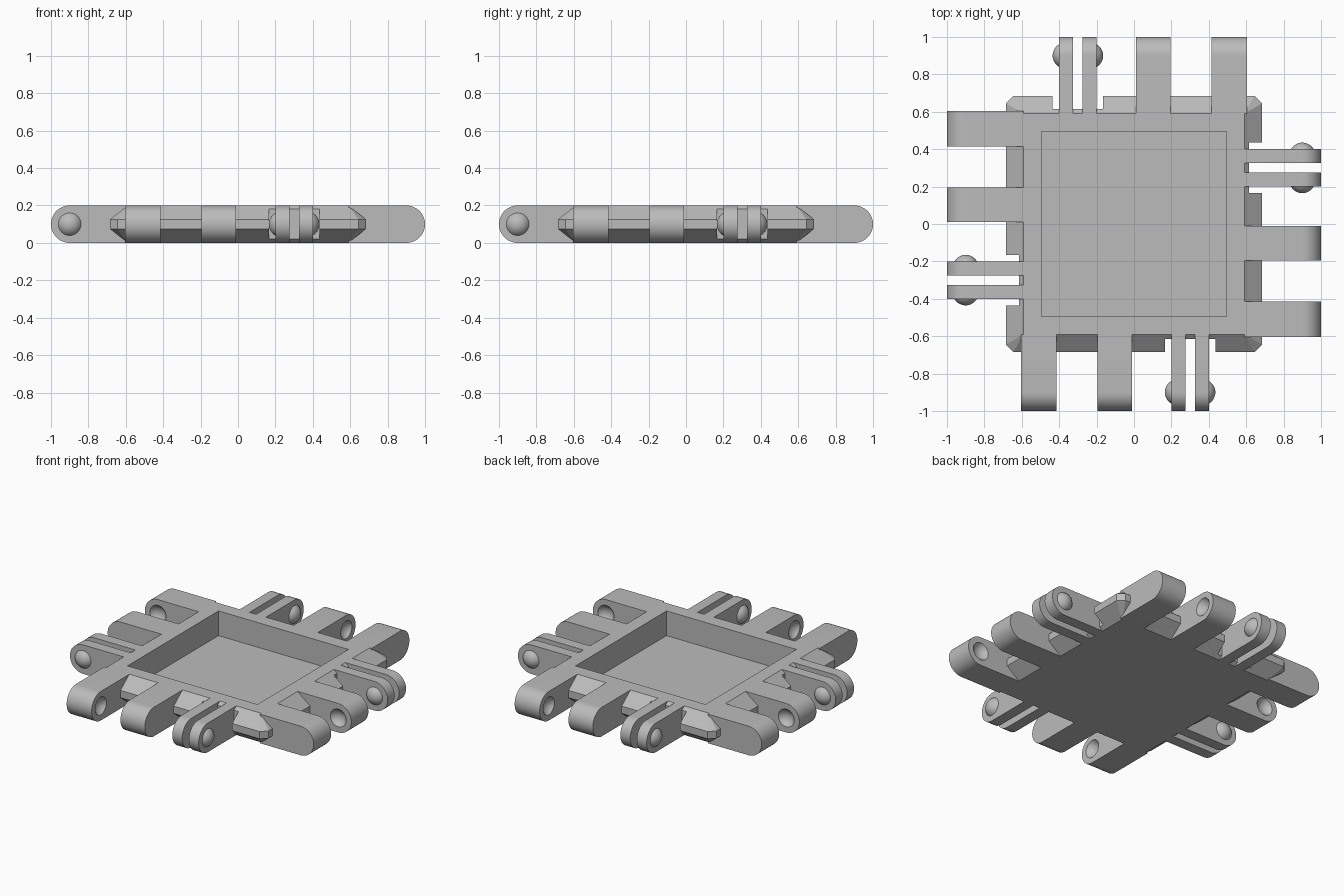
import bpy, bmesh, math
from mathutils import Matrix, Vector

if "Cube" in bpy.data.objects:
    bpy.data.objects.remove(bpy.data.objects["Cube"])

HEIGHT, MID = 0.2, 0.1
EDGE, RIM = 0.59, 0.685      # top edge and outermost rim of the plate
PIN_Y = -0.9                 # hinge axis
BALL_R = 0.07

grey = bpy.data.materials.new("mid grey")
grey.use_nodes = True
grey.diffuse_color = (0.5, 0.5, 0.5, 1)
grey.node_tree.nodes["Principled BSDF"].inputs["Base Color"].default_value = grey.diffuse_color


def make_object(name, bm):
    bmesh.ops.recalc_face_normals(bm, faces=bm.faces)
    mesh = bpy.data.meshes.new(name)
    bm.to_mesh(mesh)
    bm.free()
    mesh.materials.append(grey)
    obj = bpy.data.objects.new(name, mesh)
    bpy.context.collection.objects.link(obj)
    return obj


def box(name, low, high):
    bm = bmesh.new()
    low, high = Vector(low), Vector(high)
    size = Matrix.Diagonal((*(high - low), 1))
    bmesh.ops.create_cube(bm, size=1, matrix=Matrix.Translation((low + high) / 2) @ size)
    return make_object(name, bm)


def ball(name, x, y, keep=0):
    """Ball on the hinge axis; keep = -1 or 1 leaves only the cap on that side."""
    bm = bmesh.new()
    turn = Matrix.Translation((x, y, MID)) @ Matrix.Rotation(math.pi / 2, 4, "Y")
    bmesh.ops.create_uvsphere(bm, u_segments=32, v_segments=24, radius=BALL_R, matrix=turn)
    if keep:
        bmesh.ops.bisect_plane(bm, geom=bm.verts[:] + bm.edges[:] + bm.faces[:],
                               plane_co=(x + keep * 0.03, y, MID),
                               plane_no=(keep, 0, 0), clear_inner=True)
    return make_object(name, bm)


def arm(name, x0, x1):
    """Bar running forward from the plate with a half-round end."""
    bm = bmesh.new()
    outline = [(EDGE * -1, HEIGHT), (EDGE * -1, 0)]
    for i in range(25):
        a = math.pi * i / 24
        outline.append((PIN_Y - MID * math.sin(a), MID - MID * math.cos(a)))
    face = bm.faces.new([bm.verts.new((x0, y, z)) for y, z in outline])
    grown = bmesh.ops.extrude_face_region(bm, geom=[face])
    moved = [v for v in grown["geom"] if isinstance(v, bmesh.types.BMVert)]
    bmesh.ops.translate(bm, verts=moved, vec=(x1 - x0, 0, 0))
    return make_object(name, bm)


def cut(obj, cutter):
    mod = obj.modifiers.new("cut", "BOOLEAN")
    mod.operation, mod.object, mod.solver = "DIFFERENCE", cutter, "EXACT"
    bpy.context.view_layer.objects.active = obj
    bpy.ops.object.modifier_apply(modifier=mod.name)
    bpy.data.objects.remove(cutter)


def smooth(obj):
    bpy.ops.object.select_all(action="DESELECT")
    obj.select_set(True)
    bpy.context.view_layer.objects.active = obj
    bpy.ops.object.shade_smooth_by_angle(angle=math.radians(30))


# Plate with bevelled rim and clipped corners
bm = bmesh.new()
for sx in (-1, 1):
    for sy in (-1, 1):
        for z in (0, HEIGHT):
            bm.verts.new((sx * EDGE, sy * EDGE, z))
        for z in (0.075, 0.125):
            bm.verts.new((sx * RIM, sy * 0.645, z))
            bm.verts.new((sx * 0.645, sy * RIM, z))
bmesh.ops.convex_hull(bm, input=bm.verts[:])
bmesh.ops.dissolve_limit(bm, angle_limit=0.01, verts=bm.verts[:], edges=bm.edges[:])
plate = make_object("plate", bm)

# Square pocket in the top
cut(plate, box("pocket_cutter", (-0.495, -0.495, 0.03), (0.495, 0.495, 0.3)))

# Clearance notches where the pronged arms leave the rim
for side in range(4):
    notch = box("notch_cutter", (0.165, -0.8, -0.1), (0.435, -0.615, 0.3))
    notch.data.transform(Matrix.Rotation(side * math.pi / 2, 4, "Z"))
    cut(plate, notch)

# Hinge parts of one side
outer = arm("outer_knuckle", -0.605, -0.415)
cut(outer, ball("socket_cutter", -0.415 + 0.035, PIN_Y))
inner = arm("inner_knuckle", -0.195, -0.01)
cut(inner, ball("socket_cutter", -0.195 - 0.035, PIN_Y))
prong_a = arm("prong_a", 0.2, 0.275)
prong_b = arm("prong_b", 0.325, 0.4)
ball_a = ball("snap_ball_a", 0.235, PIN_Y, keep=-1)
ball_b = ball("snap_ball_b", 0.365, PIN_Y, keep=1)

# Repeat the hinge parts around the plate
for part in (outer, inner, prong_a, prong_b, ball_a, ball_b):
    smooth(part)
    base = part.name
    for side, label in enumerate(("front", "left", "back", "right")):
        copy = part if side == 0 else part.copy()
        if side:
            bpy.context.collection.objects.link(copy)
        copy.name = f"{label}_{base}"
        copy.rotation_euler.z = side * math.pi / 2
